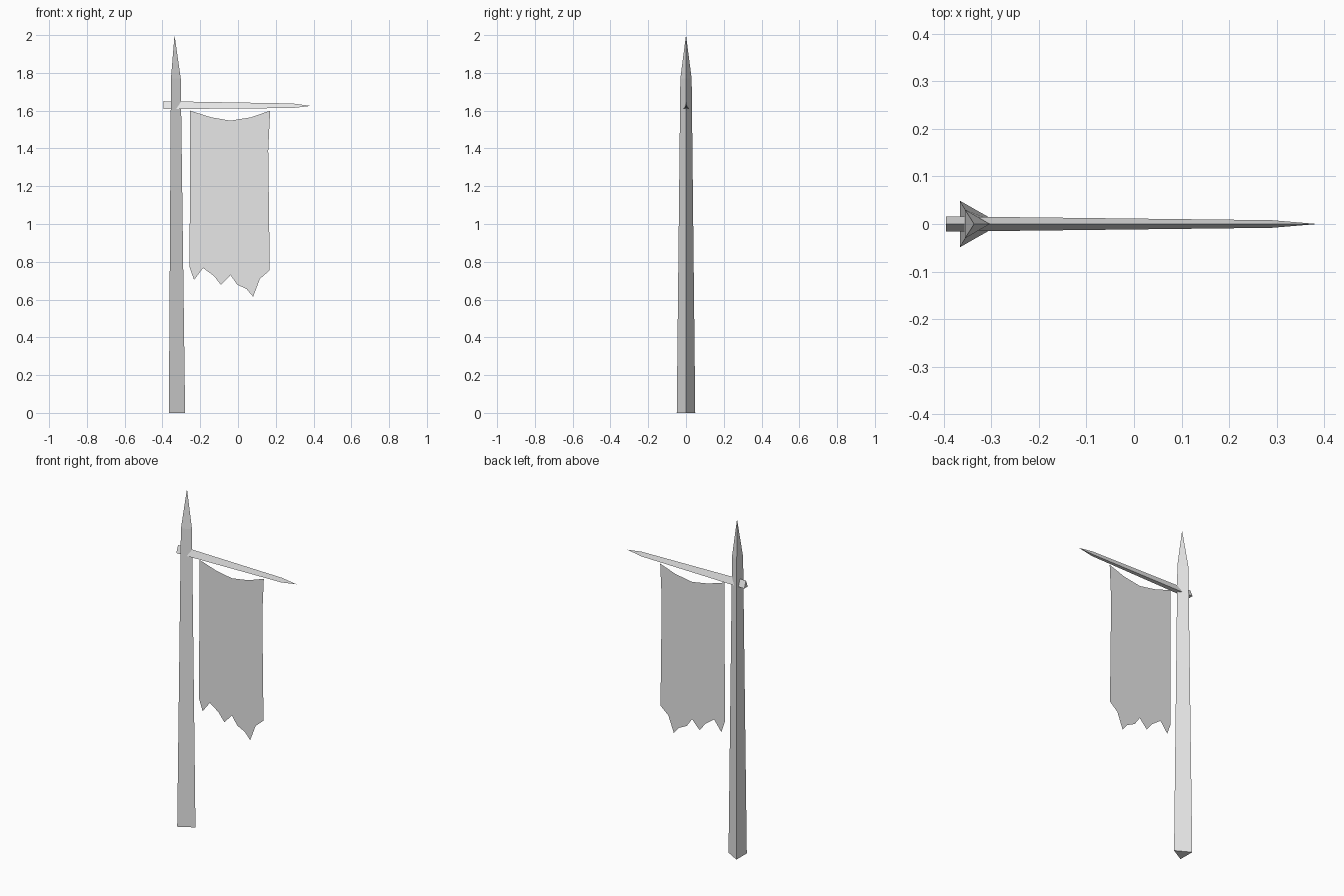
import bpy
import bmesh

if "Cube" in bpy.data.objects:
    bpy.data.objects.remove(bpy.data.objects["Cube"], do_unlink=True)

grey = bpy.data.materials.new("plain_grey")
grey.use_nodes = True
colour = (0.8, 0.8, 0.8, 1)
grey.diffuse_color = colour
grey.node_tree.nodes["Principled BSDF"].inputs["Base Color"].default_value = colour


def finish(name, bm, fix_normals=True):
    if fix_normals:
        bmesh.ops.recalc_face_normals(bm, faces=bm.faces[:])
    mesh = bpy.data.meshes.new(name)
    bm.to_mesh(mesh)
    bm.free()
    mesh.materials.append(grey)
    obj = bpy.data.objects.new(name, mesh)
    bpy.context.collection.objects.link(obj)


def pointed_shaft(name, rings, tip):
    """Three-sided shaft through the rings, closed at the start, pointed at the tip."""
    bm = bmesh.new()
    loops = [[bm.verts.new(p) for p in ring] for ring in rings]
    bm.faces.new(loops[0])
    for a, b in zip(loops, loops[1:]):
        for i in range(3):
            j = (i + 1) % 3
            bm.faces.new((a[i], a[j], b[j], b[i]))
    point = bm.verts.new(tip)
    for i in range(3):
        bm.faces.new((loops[-1][i], loops[-1][(i + 1) % 3], point))
    finish(name, bm)


def pole_ring(z, back, edge, half):
    return [(back, -half, z), (edge, 0, z), (back, half, z)]


def bar_ring(x, low, high, half):
    return [(x, -half, low), (x, half, low), (x, 0, high)]


# Upright pole, flat on its left-hand side, with a sharpened top
pointed_shaft("pole",
              [pole_ring(0, -0.366, -0.28, 0.049),
               pole_ring(1.77, -0.355, -0.303, 0.03)],
              (-0.336, 0, 2))

# Crossbar with the ridge on top, tapering to a point
pointed_shaft("crossbar",
              [bar_ring(-0.395, 1.608, 1.65, 0.016),
               bar_ring(0.29, 1.614, 1.638, 0.008)],
              (0.386, 0, 1.625))

# Hanging cloth with a sagging top and a ragged hem
outline = [(-0.254, 1.6), (-0.243, 1.39), (-0.235, 1.18), (-0.243, 0.97),
           (-0.256, 0.772), (-0.233, 0.704), (-0.185, 0.767), (-0.127, 0.725),
           (-0.09, 0.677), (-0.04, 0.73), (-0.005, 0.68), (0.046, 0.655),
           (0.08, 0.615), (0.116, 0.71), (0.168, 0.755), (0.16, 0.97),
           (0.155, 1.18), (0.16, 1.39), (0.17, 1.6), (0.07, 1.565),
           (-0.04, 1.547), (-0.143, 1.565)]
bm = bmesh.new()
bm.faces.new([bm.verts.new((x, 0, z)) for x, z in outline])
bmesh.ops.triangulate(bm, faces=bm.faces[:])
finish("banner_cloth", bm, fix_normals=False)
